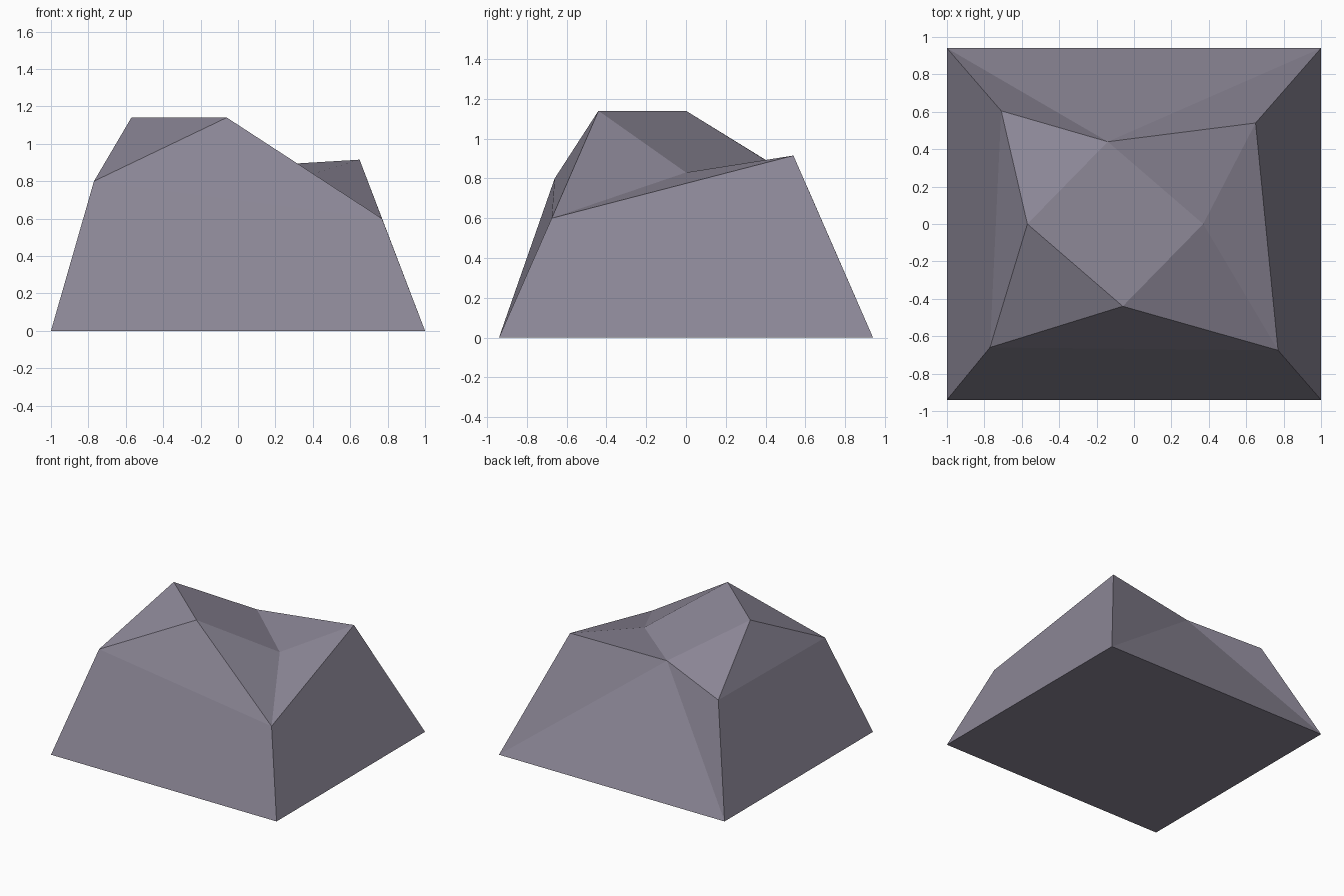
import bpy
import bmesh

if "Cube" in bpy.data.objects:
    bpy.data.objects.remove(bpy.data.objects["Cube"])

# Stone colour
stone = bpy.data.materials.new("grey violet stone")
stone.diffuse_color = (0.26, 0.24, 0.305, 1)
stone.use_nodes = True
stone.node_tree.nodes["Principled BSDF"].inputs["Base Color"].default_value = stone.diffuse_color

# Three rings of four points, each counter-clockwise seen from above
foot = [(-1, -0.94, 0), (1, -0.94, 0), (1, 0.94, 0), (-1, 0.94, 0)]
shoulder = [(-0.77, -0.66, 0.80), (0.77, -0.675, 0.60),
            (0.65, 0.54, 0.915), (-0.71, 0.605, 0.767)]
# crown points sit above the middle of each side: front, right, back, left
crown = [(-0.06, -0.44, 1.14), (0.37, 0, 0.83),
         (-0.14, 0.44, 0.867), (-0.57, 0, 1.14)]

bm = bmesh.new()
f, s, c = ([bm.verts.new(p) for p in ring] for ring in (foot, shoulder, crown))

# Sides and the sloping facets around the crown
for i in range(4):
    j = (i + 1) % 4
    if i == 2:  # the back folds in a fan towards its crown point
        bm.faces.new((f[i], f[j], c[i]))
        bm.faces.new((f[j], s[j], c[i]))
        bm.faces.new((s[i], f[i], c[i]))
    else:
        bm.faces.new((f[i], f[j], s[j], s[i]))
        bm.faces.new((s[i], s[j], c[i]))
    bm.faces.new((c[i], s[j], c[j]))

# Top facet and underside
bm.faces.new(c)
bm.faces.new(f[::-1])

mesh = bpy.data.meshes.new("rock")
bm.to_mesh(mesh)
bm.free()
mesh.materials.append(stone)
rock = bpy.data.objects.new("rock", mesh)
bpy.context.collection.objects.link(rock)
